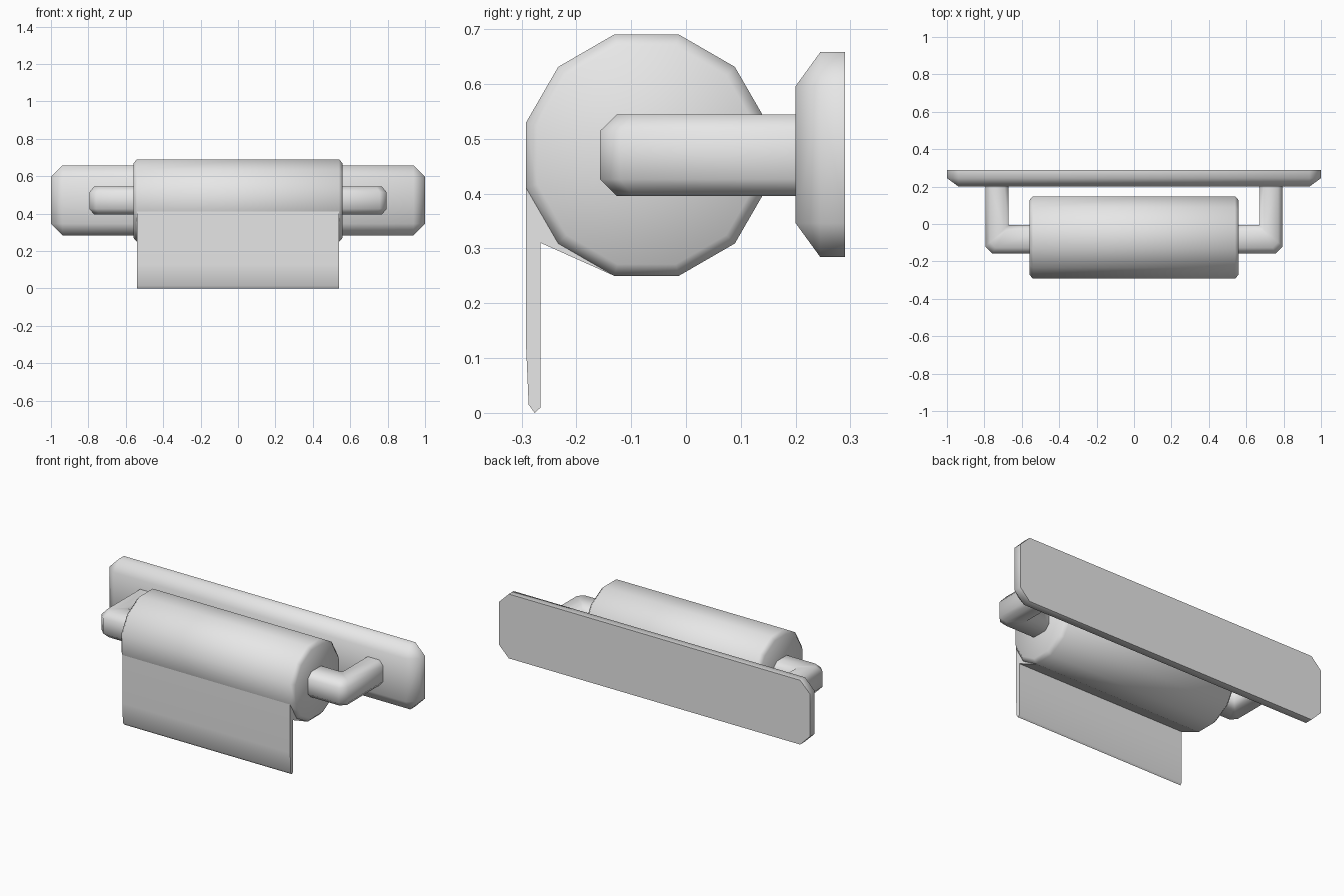
import bpy, bmesh, math
from mathutils import Vector

cube = bpy.data.objects.get("Cube")
if cube:
    bpy.data.objects.remove(cube, do_unlink=True)

grey = bpy.data.materials.new("light grey")
grey.use_nodes = True
grey.diffuse_color = (0.8, 0.8, 0.8, 1)
grey.node_tree.nodes["Principled BSDF"].inputs["Base Color"].default_value = (0.8, 0.8, 0.8, 1)


def finish(name, bm):
    """Clean the mesh, link it and smooth its soft edges."""
    bmesh.ops.remove_doubles(bm, verts=bm.verts, dist=0.0005)
    bmesh.ops.recalc_face_normals(bm, faces=bm.faces)
    mesh = bpy.data.meshes.new(name)
    bm.to_mesh(mesh)
    bm.free()
    mesh.materials.append(grey)
    obj = bpy.data.objects.new(name, mesh)
    bpy.context.collection.objects.link(obj)
    bpy.ops.object.select_all(action="DESELECT")
    obj.select_set(True)
    bpy.context.view_layer.objects.active = obj
    bpy.ops.object.shade_smooth_by_angle(angle=math.radians(60))
    return obj


def loft(name, rings):
    """Bridge equal rings of points and cap both ends."""
    bm = bmesh.new()
    loops = [[bm.verts.new(p) for p in ring] for ring in rings]
    n = len(loops[0])
    for a, b in zip(loops, loops[1:]):
        for i in range(n):
            j = (i + 1) % n
            bm.faces.new((a[i], a[j], b[j], b[i]))
    bm.faces.new(loops[0])
    bm.faces.new(loops[-1])
    return finish(name, bm)


# Wall plate: octagonal rim with a sloped edge up to a rectangular front
W, H, CUT, MID = 1.0, 0.187, 0.062, 0.471
bm = bmesh.new()
for sx in (-1, 1):
    for sz in (-1, 1):
        bm.verts.new((sx * (W - CUT), 0.2, MID + sz * (H - CUT)))
        for y in (0.245, 0.29):
            bm.verts.new((sx * (W - CUT), y, MID + sz * H))
            bm.verts.new((sx * W, y, MID + sz * (H - CUT)))
bmesh.ops.convex_hull(bm, input=bm.verts)
bmesh.ops.dissolve_limit(bm, angle_limit=0.01, verts=bm.verts, edges=bm.edges)
finish("wall_plate", bm)


# Paper roll: twelve sides with chamfered ends
CY, CZ, R = -0.072, 0.47, 0.2278


def circle(x, radius):
    angles = [math.radians(15 + 30 * i) for i in range(12)]
    return [Vector((x, CY + radius * math.cos(a), CZ + radius * math.sin(a))) for a in angles]


loft("paper_roll", [circle(-0.56, R - 0.022), circle(-0.54, R),
                    circle(0.54, R), circle(0.56, R - 0.022)])

# Hanging sheet: drops from the front of the roll
sheet = [(-0.292, 0.47), (-0.292, 0.13), (-0.287, 0.015), (-0.276, 0),
         (-0.265, 0.01), (-0.265, 0.31), (-0.131, 0.25), (-0.131, 0.47)]
loft("hanging_sheet", [[(x, y, z) for y, z in sheet] for x in (-0.54, 0.54)])

# Arms: chamfered bars from the plate, turning in to the roll
section = [(0, 0.044), (0.2, 0.074), (0.8, 0.074), (1, 0.044),
           (1, -0.044), (0.8, -0.074), (0.2, -0.074), (0, -0.044)]
for side, s in (("left", 1), ("right", -1)):
    rings = [
        [(s * 0.5, -0.005 - 0.152 * u, CZ + z) for u, z in section],
        [(s * (0.67 + 0.088 * u), -0.005 - 0.152 * u, CZ + z) for u, z in section],
        [(s * (0.67 + 0.125 * u), -0.005 - 0.115 * u, CZ + z) for u, z in section],
        [(s * (0.67 + 0.125 * u), 0.21, CZ + z) for u, z in section],
    ]
    loft(side + "_arm", rings)
